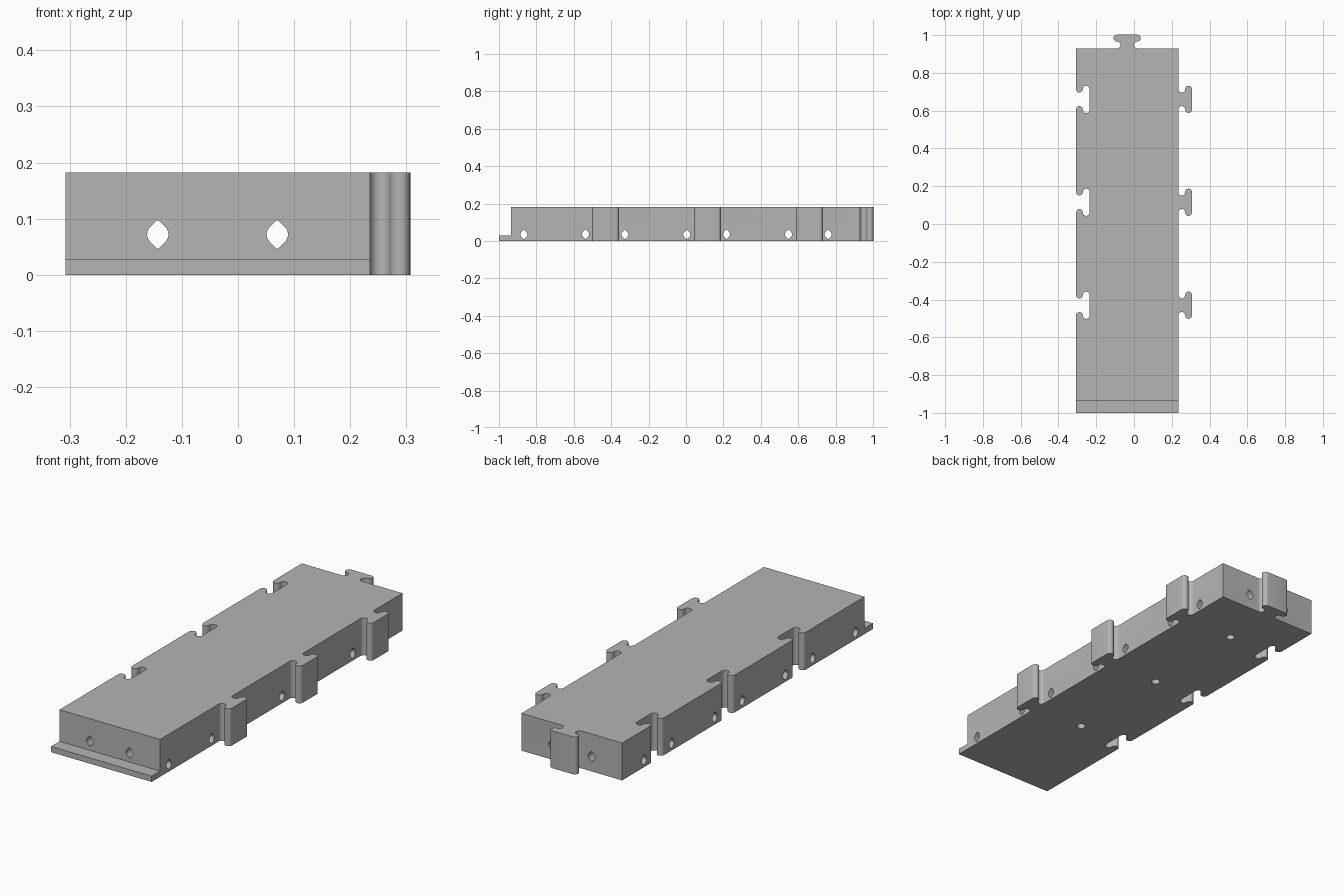
import bpy, bmesh, math
from mathutils import Matrix, Vector

if "Cube" in bpy.data.objects:
    bpy.data.objects.remove(bpy.data.objects["Cube"], do_unlink=True)

# Main sizes
LEFT, RIGHT = -0.307, 0.235
FRONT, BACK = -1.0, 0.93
HEIGHT = 0.182
REACH = 0.072               # how far a tab sticks out
R = REACH / 4               # radius of the tab curves
HALF = REACH - R            # half width of a tab at its curve centres
TABS = [-0.43, 0.115, 0.66]
MID = (LEFT + RIGHT) / 2

grey = bpy.data.materials.new("plain grey")
grey.use_nodes = True
colour = (0.46, 0.46, 0.46, 1)
grey.diffuse_color = colour
grey.node_tree.nodes["Principled BSDF"].inputs["Base Color"].default_value = colour


def prism(name, points, depth, matrix=Matrix()):
    """Extrude a closed outline along local z."""
    bm = bmesh.new()
    face = bm.faces.new([bm.verts.new((x, y, 0)) for x, y in points])
    top = bmesh.ops.extrude_face_region(bm, geom=[face])["geom"]
    moved = [v for v in top if isinstance(v, bmesh.types.BMVert)]
    bmesh.ops.translate(bm, verts=moved, vec=(0, 0, depth))
    bm.transform(matrix)
    bmesh.ops.recalc_face_normals(bm, faces=bm.faces)
    mesh = bpy.data.meshes.new(name)
    bm.to_mesh(mesh)
    bm.free()
    mesh.materials.append(grey)
    obj = bpy.data.objects.new(name, mesh)
    bpy.context.collection.objects.link(obj)
    return obj


def arc(cx, cy, r, start, end, steps=12):
    angles = [math.radians(start + (end - start) * i / steps) for i in range(steps + 1)]
    return [(cx + r * math.cos(a), cy + r * math.sin(a)) for a in angles]


def tab():
    """Interlocking tab as (outward, along) points, from one root to the other."""
    upper = arc(R, HALF, R, 180, 360) + arc(3 * R, HALF, R, 180, 0)[1:]
    lower = [(u, -v) for u, v in upper]
    return lower + upper[::-1]


# Outline, counter-clockwise: tabs on the left and back, sockets on the right
outline = [(LEFT, FRONT), (RIGHT, FRONT)]
for y in TABS:
    outline += [(RIGHT + u, y + v) for u, v in tab()]
outline += [(RIGHT, BACK)]
outline += [(MID - v, BACK + u) for u, v in tab()]
outline += [(LEFT, BACK)]
for y in reversed(TABS):
    outline += [(LEFT + u, y + v) for u, v in reversed(tab())]
block = prism("interlocking_block", outline, HEIGHT)

# Front step that leaves a thin lip
step = [(-1, -2), (1, -2), (1, -0.935), (-1, -0.935)]
cutters = [prism("step_cutter", step, 1, Matrix.Translation((0, 0, 0.028)))]

# Through tunnels: round sides with blunt points above and below
r, tip = 0.019, 0.025
side = arc(0, 0, r, -45, 45, 8)
slope = r * math.sqrt(2) - tip
tunnel = side + [(slope, tip), (-slope, tip)]
tunnel += [(-x, -y) for x, y in side] + [(-slope, -tip), (slope, -tip)]

along_y = Matrix.Rotation(math.radians(90), 4, 'X')
along_x = Matrix.Rotation(math.radians(90), 4, 'Z') @ along_y
for x in (-0.143, 0.07):
    cutters.append(prism("long_tunnel_cutter", tunnel, 4,
                         Matrix.Translation((x, 2, 0.072)) @ along_y))
for y in (-0.867, -0.537, -0.327, 0.004, 0.217, 0.548, 0.76):
    cutters.append(prism("cross_tunnel_cutter", tunnel, 2,
                         Matrix.Translation((-1, y, 0.035)) @ along_x))

# Blind round holes underneath
for y in TABS:
    cutters.append(prism("bottom_hole_cutter", arc(0, 0, 0.02, 0, 345, 23), 0.2,
                         Matrix.Translation((MID, y, -0.1))))

# Cut everything, then discard the helpers
for cutter in cutters:
    cutter.hide_render = True
    mod = block.modifiers.new("cut", 'BOOLEAN')
    mod.operation = 'DIFFERENCE'
    mod.solver = 'EXACT'
    mod.object = cutter
bpy.context.view_layer.objects.active = block
block.select_set(True)
for mod in list(block.modifiers):
    bpy.ops.object.modifier_apply(modifier=mod.name)
for cutter in cutters:
    bpy.data.objects.remove(cutter, do_unlink=True)
bpy.ops.object.shade_smooth_by_angle(angle=math.radians(30))
